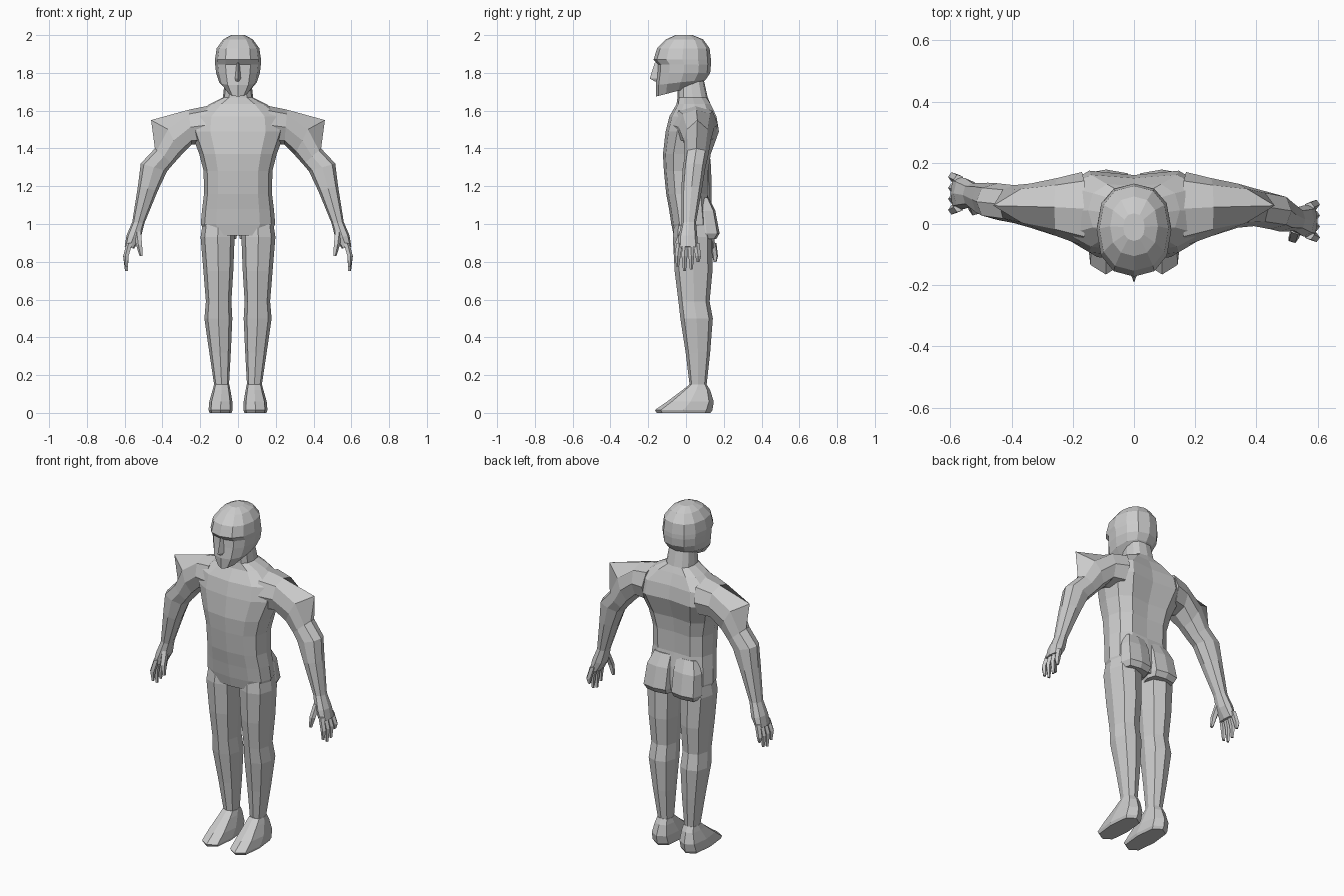
import bpy, bmesh, math
from mathutils import Vector

skin = bpy.data.materials.new("light grey")
skin.diffuse_color = (0.6, 0.6, 0.6, 1)


def ring(c, u, v, n=8, e=2.5):
    """Rounded cross-section around c with half axes u and v."""
    c, u, v = Vector(c), Vector(u), Vector(v)
    pts = []
    for i in range(n):
        a = 2 * math.pi * i / n
        k = [math.copysign(abs(t) ** (2 / e), t) if abs(t) > 1e-6 else 0
             for t in (math.cos(a), math.sin(a))]
        pts.append(c + u * k[0] + v * k[1])
    return pts


def flat_ring(z, x0, x1, y0, y1, n=8, e=2.5, tilt=0):
    """Horizontal cross-section between x0..x1 and y0..y1."""
    return ring(((x0 + x1) / 2, (y0 + y1) / 2, z), ((x1 - x0) / 2, 0, 0),
                (0, (y1 - y0) / 2, tilt), n, e)


def loft(name, rings, side=1):
    """Skin a list of rings, cap the ends; side=-1 mirrors in x."""
    bm = bmesh.new()
    rows = [[bm.verts.new((p.x * side, p.y, p.z)) for p in r] for r in rings]
    n = len(rows[0])
    for a, b in zip(rows, rows[1:]):
        for i in range(n):
            j = (i + 1) % n
            bm.faces.new((a[i], a[j], b[j], b[i]))
    bm.faces.new(rows[0])
    bm.faces.new(rows[-1])
    bmesh.ops.recalc_face_normals(bm, faces=bm.faces)
    me = bpy.data.meshes.new(name)
    bm.to_mesh(me)
    bm.free()
    me.materials.append(skin)
    ob = bpy.data.objects.new(name, me)
    bpy.context.collection.objects.link(ob)
    return ob


def finger(name, path, radii, side):
    """Tapered five-sided finger along a path."""
    rings = [ring(p, (r, 0, 0), (0, r, 0), 5, 2) for p, r in zip(path, radii)]
    loft(name, rings, side)


# Torso and neck, with a groove down the spine
torso = []
for z, w, yf, yb, groove in [
        (0.94, 0.17, -0.065, 0.13, 0), (1.00, 0.197, -0.078, 0.135, 0),
        (1.08, 0.19, -0.09, 0.13, 0), (1.16, 0.18, -0.105, 0.125, 0.015),
        (1.28, 0.182, -0.117, 0.13, 0.02), (1.37, 0.205, -0.122, 0.145, 0.025),
        (1.49, 0.25, -0.108, 0.19, 0.03), (1.57, 0.24, -0.088, 0.175, 0.025),
        (1.635, 0.15, -0.05, 0.14, 0.015), (1.67, 0.08, -0.045, 0.115, 0),
        (1.76, 0.07, -0.045, 0.095, 0)]:
    r = flat_ring(z, -w, w, yf, yb, 12, 2.6)
    r[3].y -= groove
    torso.append(r)
loft("torso", torso)

# Head: jaw slants up to the back, eye band is recessed under the brow
head = []
for z, w, yf, yb, tilt in [
        (1.705, 0.055, -0.158, 0.075, 0.03), (1.75, 0.10, -0.16, 0.105, 0.015),
        (1.80, 0.116, -0.153, 0.128, 0), (1.845, 0.121, -0.15, 0.132, 0),
        (1.87, 0.122, -0.172, 0.132, 0), (1.93, 0.113, -0.153, 0.125, 0),
        (1.978, 0.078, -0.105, 0.09, 0), (2.0, 0.035, -0.055, 0.035, 0)]:
    head.append(flat_ring(z, -w, w, yf, yb, 12, 2.3, tilt))
loft("head", head)

# Nose wedge
loft("nose", [[Vector((-w, -0.14, z)), Vector((w, -0.14, z)), Vector((0, y, z))]
              for z, w, y in [(1.855, 0.01, -0.165), (1.77, 0.02, -0.192),
                              (1.755, 0.018, -0.165)]])

for side, label in ((1, "left"), (-1, "right")):
    # Legs
    loft(label + "_leg", [flat_ring(*r) for r in [
        (1.02, 0.02, 0.185, -0.06, 0.13), (0.93, 0.018, 0.198, -0.07, 0.138),
        (0.75, 0.025, 0.183, -0.06, 0.14), (0.59, 0.035, 0.17, -0.04, 0.125),
        (0.50, 0.03, 0.178, -0.03, 0.142), (0.32, 0.038, 0.152, -0.002, 0.128),
        (0.14, 0.048, 0.125, 0.02, 0.108)]], side)

    # Buttocks
    loft(label + "_buttock", [flat_ring(*r, 8, 3.5) for r in [
        (1.14, 0.01, 0.14, 0.04, 0.12), (1.07, 0.004, 0.168, 0.04, 0.155),
        (0.95, 0.004, 0.178, 0.04, 0.178), (0.92, 0.01, 0.165, 0.04, 0.16)]], side)

    # Feet
    loft(label + "_foot", [flat_ring(*r, 8, 3) for r in [
        (0.15, 0.046, 0.127, 0.018, 0.11), (0.12, 0.04, 0.135, -0.02, 0.128),
        (0.06, 0.03, 0.152, -0.10, 0.147), (0.015, 0.028, 0.156, -0.165, 0.14),
        (0.0, 0.034, 0.15, -0.155, 0.13)]], side)

    # Arms: outer and inner points in x,z, then centre and half depth in y.
    # One arm hangs further back than the other.
    lean = -1 if side > 0 else 1
    arm = []
    for ox, oz, ix, iz, yc, d, k in [
            (0.16, 1.625, 0.18, 1.42, 0.05, 0.12, 0),
            (0.26, 1.605, 0.245, 1.42, 0.055, 0.095, 0),
            (0.38, 1.52, 0.30, 1.365, 0.06, 0.072, 0),
            (0.44, 1.40, 0.345, 1.315, 0.06, 0.062, 0.005),
            (0.515, 1.32, 0.375, 1.28, 0.058, 0.06, 0.015),
            (0.53, 1.20, 0.425, 1.175, 0.055, 0.055, 0.025),
            (0.56, 1.01, 0.495, 1.005, 0.055, 0.038, 0.04),
            (0.59, 0.94, 0.515, 0.925, 0.055, 0.05, 0.045),
            (0.60, 0.88, 0.55, 0.87, 0.055, 0.054, 0.045)]:
        arm.append(ring(((ox + ix) / 2, yc + lean * k, (oz + iz) / 2),
                        ((ox - ix) / 2, 0, (oz - iz) / 2), (0, d, 0)))
    arm[2][0] = Vector((0.46, 0.06, 1.55))   # pointed shoulder
    loft(label + "_arm", arm, side)

    # Fingers and thumb
    y0 = 0.055 + lean * 0.045
    for i, tip in enumerate((0.775, 0.75, 0.76, 0.80)):
        y = y0 + (i - 1.5) * 0.03
        yt = y0 + (i - 1.5) * 0.036
        finger(f"{label}_finger_{i + 1}",
               [(0.573, y, 0.90), (0.592, yt, 0.83), (0.59, yt, tip)],
               (0.017, 0.016, 0.008), side)
    finger(label + "_thumb",
           [(0.53, y0 - 0.025, 0.96), (0.522, y0 - 0.055, 0.89),
            (0.512, y0 - 0.06, 0.83)], (0.02, 0.018, 0.009), side)
